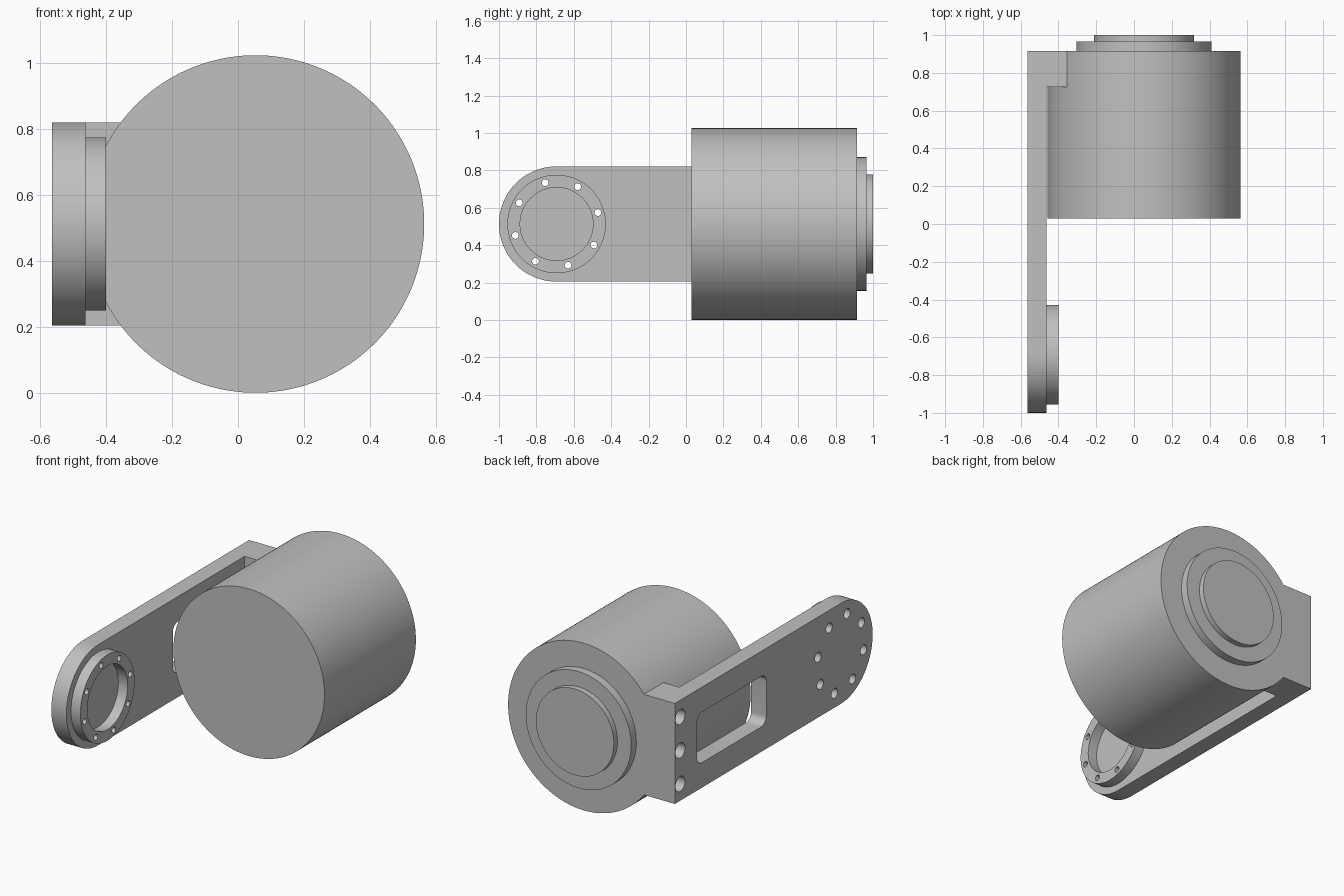
import bpy, bmesh, math

if "Cube" in bpy.data.objects:
    bpy.data.objects.remove(bpy.data.objects["Cube"])

grey = bpy.data.materials.new("plain_grey")
grey.use_nodes = True
colour = (0.53, 0.53, 0.53, 1)
grey.diffuse_color = colour
grey.node_tree.nodes["Principled BSDF"].inputs["Base Color"].default_value = colour


def prism(name, points, axis, lo, hi):
    """Extrude a 2D outline along x (outline in y, z) or y (outline in x, z)."""
    bm = bmesh.new()
    place = (lambda u, v: (lo, u, v)) if axis == "x" else (lambda u, v: (u, lo, v))
    face = bm.faces.new([bm.verts.new(place(u, v)) for u, v in points])
    top = bmesh.ops.extrude_face_region(bm, geom=[face])["geom"]
    shift = (hi - lo, 0, 0) if axis == "x" else (0, hi - lo, 0)
    bmesh.ops.translate(bm, vec=shift, verts=[g for g in top if isinstance(g, bmesh.types.BMVert)])
    bmesh.ops.recalc_face_normals(bm, faces=bm.faces)
    mesh = bpy.data.meshes.new(name)
    bm.to_mesh(mesh)
    bm.free()
    mesh.materials.append(grey)
    obj = bpy.data.objects.new(name, mesh)
    bpy.context.collection.objects.link(obj)
    return obj


def arc(u, v, r, start, end, steps):
    angles = [math.radians(start + (end - start) * i / steps) for i in range(steps + 1)]
    return [(u + r * math.cos(a), v + r * math.sin(a)) for a in angles]


def disc(name, u, v, r, axis, lo, hi, sides=96):
    return prism(name, arc(u, v, r, 0, 360, sides)[:-1], axis, lo, hi)


def cut(target, cutter, keep=False):
    mod = target.modifiers.new("cut", "BOOLEAN")
    mod.object, mod.operation, mod.solver = cutter, "DIFFERENCE", "EXACT"
    bpy.context.view_layer.objects.active = target
    bpy.ops.object.modifier_apply(modifier=mod.name)
    if not keep:
        bpy.data.objects.remove(cutter)


MID = 0.513                 # height of the shared axis
MOTOR_X, BACK = 0.053, 0.915
OUTER, INNER, RIM = -0.565, -0.463, -0.40   # arm faces and ring rim in x
PIVOT, HALF = -0.692, 0.308

# Motor drum with its stepped back cover
motor = disc("motor_body", MOTOR_X, MID, 0.512, "y", 0.03, BACK, 160)
step = disc("back_cover", MOTOR_X, MID, 0.357, "y", BACK, 0.965, 128)
cap = disc("back_cap", MOTOR_X, MID, 0.264, "y", 0.965, 1.0)

# Arm with a round front end
outline = arc(PIVOT, MID, HALF, 90, 270, 64) + [(BACK, MID - HALF), (BACK, MID + HALF)]
arm = prism("arm_plate", outline, "x", OUTER, INNER)

# Flange joining the arm to the drum
flange = prism("mount_flange", [(0.725, MID - HALF), (BACK, MID - HALF),
               (BACK, MID + HALF), (0.725, MID + HALF)], "x", INNER, -0.34)
cut(flange, motor, keep=True)

# Raised pivot ring
ring = disc("pivot_ring", PIVOT, MID, 0.263, "x", INNER, RIM)
cut(ring, disc("recess_cutter", PIVOT, MID, 0.195, "x", INNER - 0.1, RIM + 0.1))

# Window with rounded corners in the arm
y0, y1, z0, z1, r = 0.03, 0.70, MID - 0.155, MID + 0.155, 0.05
window = (arc(y1 - r, z1 - r, r, 0, 90, 8) + arc(y0 + r, z1 - r, r, 90, 180, 8)
          + arc(y0 + r, z0 + r, r, 180, 270, 8) + arc(y1 - r, z0 + r, r, 270, 360, 8))
cut(arm, prism("window_cutter", window, "x", OUTER - 0.1, INNER + 0.1))

# Ring of counterbored screw holes
for i in range(8):
    a = math.radians(15.5 + 45 * i)
    y, z = PIVOT + 0.229 * math.cos(a), MID + 0.229 * math.sin(a)
    cut(ring, disc("hole_cutter", y, z, 0.018, "x", INNER - 0.1, RIM + 0.1, 24))
    cut(arm, disc("hole_cutter", y, z, 0.018, "x", OUTER - 0.1, INNER + 0.1, 24))
    cut(arm, disc("bore_cutter", y, z, 0.03, "x", OUTER - 0.1, OUTER + 0.065, 32))

# Three mounting holes at the back of the arm
for dz in (-0.205, 0, 0.205):
    cut(arm, disc("mount_cutter", 0.863, MID + dz, 0.046, "x", OUTER - 0.1, INNER + 0.1, 32))

# Smooth round surfaces, sharp edges
bpy.ops.object.select_all(action="DESELECT")
for obj in (motor, step, cap, arm, flange, ring):
    obj.select_set(True)
    bpy.context.view_layer.objects.active = obj
bpy.ops.object.shade_smooth_by_angle(angle=math.radians(30))
